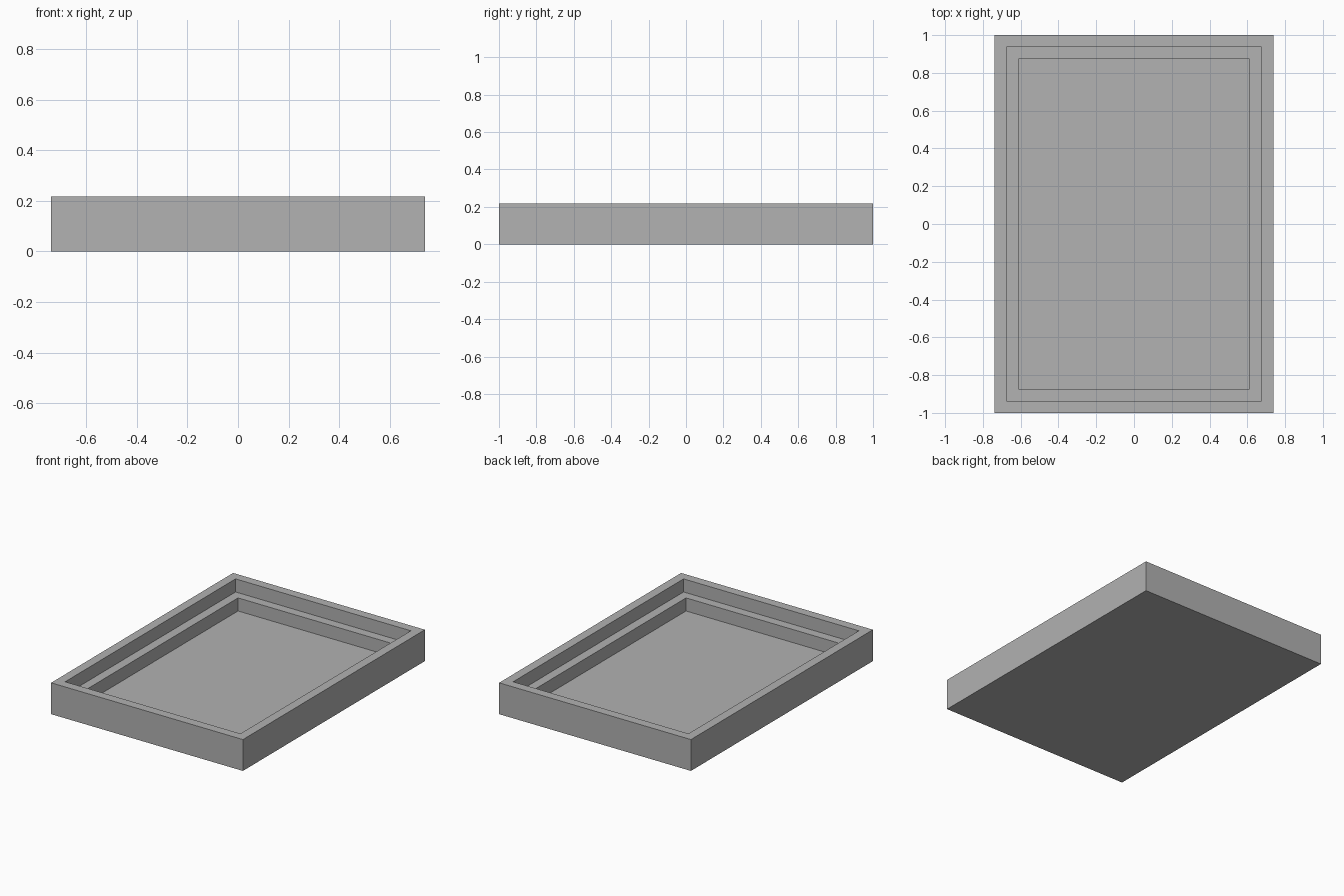
import bpy
import bmesh
from mathutils import Matrix, Vector

WIDTH, LENGTH, HEIGHT = 1.476, 2.0, 0.218
RIM = 0.0635                    # width of the rim and of the ledge
LEVELS = (0.127, 0.036)         # heights of the ledge and of the floor

cube = bpy.data.objects.get("Cube")
if cube:
    bpy.data.objects.remove(cube, do_unlink=True)


def make_material(name, colour):
    mat = bpy.data.materials.new(name)
    mat.use_nodes = True
    mat.diffuse_color = colour
    mat.node_tree.nodes["Principled BSDF"].inputs["Base Color"].default_value = colour
    return mat


# Solid block standing on the ground
bm = bmesh.new()
size = Matrix.Diagonal((WIDTH, LENGTH, HEIGHT, 1))
bmesh.ops.create_cube(bm, size=1, matrix=Matrix.Translation((0, 0, HEIGHT / 2)) @ size)
bm.faces.ensure_lookup_table()
panel = max(bm.faces, key=lambda f: f.calc_center_median().z)

# Sink two stepped recesses: the ledge, then the floor
top = HEIGHT
for level in LEVELS:
    bmesh.ops.inset_region(bm, faces=[panel], thickness=RIM, use_even_offset=True)
    panel = bmesh.ops.extrude_discrete_faces(bm, faces=[panel])["faces"][0]
    bmesh.ops.translate(bm, verts=panel.verts[:], vec=Vector((0, 0, level - top)))
    top = level

bmesh.ops.recalc_face_normals(bm, faces=bm.faces[:])
mesh = bpy.data.meshes.new("stepped_tray")
bm.to_mesh(mesh)
bm.free()
mesh.materials.append(make_material("mid grey", (0.445, 0.445, 0.445, 1)))
tray = bpy.data.objects.new("stepped_tray", mesh)
bpy.context.collection.objects.link(tray)
